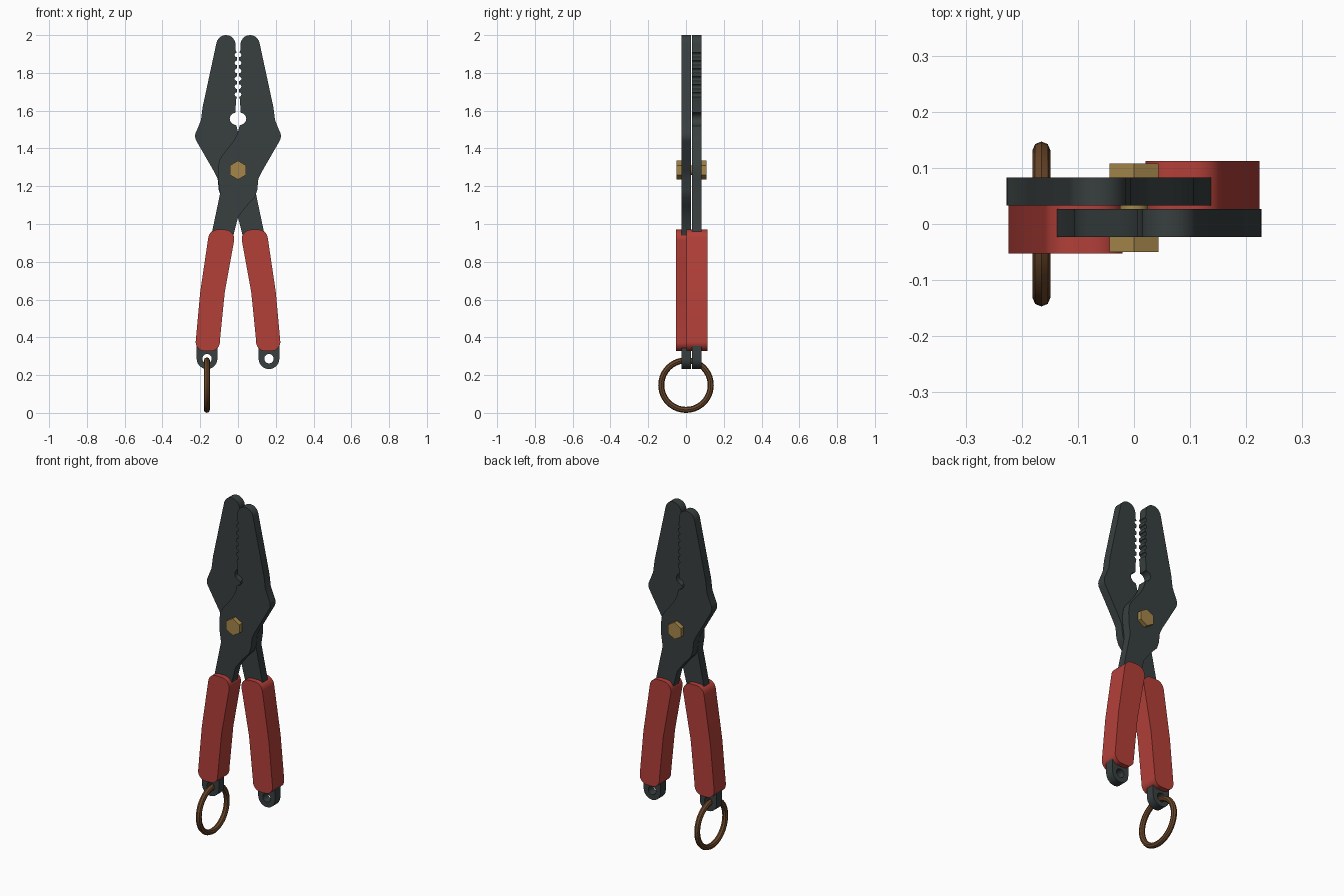
import bpy, bmesh
from math import cos, sin, pi, radians

cube = bpy.data.objects.get("Cube")
if cube:
    bpy.data.objects.remove(cube, do_unlink=True)


def material(name, color):
    m = bpy.data.materials.new(name)
    m.use_nodes = True
    m.diffuse_color = (*color, 1)
    m.node_tree.nodes["Principled BSDF"].inputs["Base Color"].default_value = (*color, 1)
    return m


steel = material("dark steel", (0.04, 0.05, 0.05))
red = material("red rubber", (0.45, 0.05, 0.04))
brass = material("brass", (0.38, 0.24, 0.07))
copper = material("aged copper", (0.14, 0.06, 0.022))


def arc(cx, cz, r, start, end, n=8, rz=None):
    """Points along an arc in the x-z plane, angles in degrees."""
    rz = rz or r
    steps = [radians(start + (end - start) * i / n) for i in range(n + 1)]
    return [(cx + r * cos(a), cz + rz * sin(a)) for a in steps]


def finish(obj, mat):
    obj.data.materials.append(mat)
    bpy.ops.object.select_all(action="DESELECT")
    obj.select_set(True)
    bpy.context.view_layer.objects.active = obj
    bpy.ops.object.shade_smooth_by_angle(angle=radians(35))


def plate(name, loops, y0, y1, mat, side=1):
    """Fill closed x-z loops (inner ones are holes) and extrude from y0 to y1."""
    bm = bmesh.new()
    for loop in loops:
        vs = [bm.verts.new((side * x, y0, z)) for x, z in loop]
        for a, b in zip(vs, vs[1:] + vs[:1]):
            bm.edges.new((a, b))
    bmesh.ops.triangle_fill(bm, edges=bm.edges[:], use_beauty=True)
    geo = bmesh.ops.extrude_face_region(bm, geom=bm.faces[:], use_keep_orig=True)
    moved = [v for v in geo["geom"] if isinstance(v, bmesh.types.BMVert)]
    bmesh.ops.translate(bm, verts=moved, vec=(0, y1 - y0, 0))
    bmesh.ops.recalc_face_normals(bm, faces=bm.faces[:])
    mesh = bpy.data.meshes.new(name)
    bm.to_mesh(mesh)
    bm.free()
    obj = bpy.data.objects.new(name, mesh)
    bpy.context.collection.objects.link(obj)
    finish(obj, mat)


# Outline of one half: jaw on +x, crossing to the handle on -x
half = arc(0.064, 1.949, 0.051, 180, 10, 12)                     # jaw tip
half += [(0.187, 1.62), (0.196, 1.55)]
half += arc(0.175, 1.465, 0.052, 30, -32, 6)                     # shoulder
half += [(0.128, 1.28), (0.108, 1.24), (0.102, 1.18), (0.088, 1.14),
         (0.045, 1.095), (0.0, 1.035), (-0.022, 0.95),
         (-0.085, 0.64), (-0.109, 0.36)]
half += arc(-0.164, 0.287, 0.055, 0, -180, 14)                   # end tab
half += [(-0.219, 0.36), (-0.18, 0.64), (-0.137, 0.96),
         (-0.095, 1.16), (-0.105, 1.23), (-0.106, 1.29), (-0.1, 1.335),
         (-0.083, 1.365), (-0.03, 1.43), (-0.012, 1.46), (0.0, 1.487), (0.008, 1.52)]
half += arc(0.008, 1.557, 0.036, -80, 80, 10, 0.033)             # wire notch
half += [(0.01, 1.66)]
for i in range(6):                                               # teeth
    half += arc(0.006, 1.685 + 0.042 * i, 0.012, -90, 90, 6)
half += [(0.012, 1.92)]

eyelet = arc(-0.164, 0.287, 0.025, 0, 345, 23)

# Outline of one grip sleeve
grip = arc(-0.108, 0.92, 0.05, 172, 90) + arc(-0.07, 0.92, 0.05, 90, -8)
grip += [(-0.07, 0.64)]
grip += arc(-0.143, 0.375, 0.047, 5, -90) + arc(-0.177, 0.375, 0.047, -90, -185)
grip += [(-0.2, 0.64)]

# Two crossed halves, mirrored and stacked in depth
for label, side, mid in (("front", 1, 0.002), ("back", -1, 0.058)):
    plate(label + "_jaw_and_handle", [half, eyelet], mid - 0.025, mid + 0.025, steel, side)
    plate(label + "_grip", [grip], mid - 0.055, mid + 0.0545, red, side)

# Pivot bolt: shaft with a hexagonal head on each side
plate("pivot_shaft", [arc(0, 1.285, 0.025, 0, 345, 23)], -0.03, 0.09, brass)
hexagon = arc(0, 1.285, 0.05, 30, 330, 5)
plate("front_bolt_head", [hexagon], -0.05, -0.022, brass)
plate("back_bolt_head", [hexagon], 0.082, 0.108, brass)

# Hanging ring through the front handle's eyelet
bpy.ops.mesh.primitive_torus_add(major_radius=0.131, minor_radius=0.016,
                                 major_segments=40, minor_segments=8,
                                 location=(-0.165, 0, 0.147), rotation=(0, pi / 2, 0))
ring = bpy.context.object
ring.name = "hanging_ring"
finish(ring, copper)
